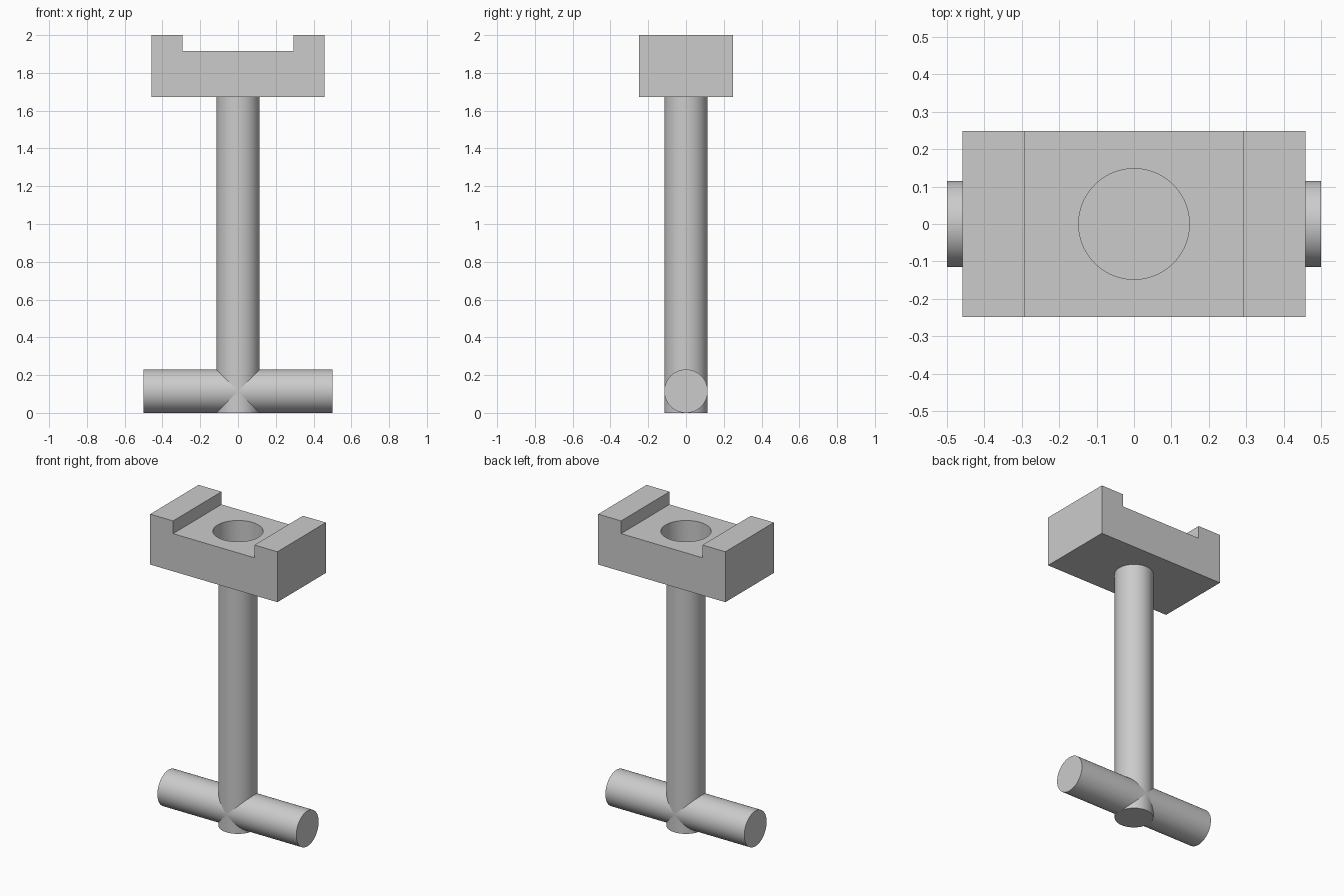
import bpy, bmesh, math

cube = bpy.data.objects.get("Cube")
if cube:
    bpy.data.objects.remove(cube, do_unlink=True)

# Single plain grey
grey = bpy.data.materials.new("plain grey")
grey.use_nodes = True
colour = (0.6, 0.6, 0.6, 1)
grey.diffuse_color = colour
grey.node_tree.nodes["Principled BSDF"].inputs["Base Color"].default_value = colour


def cylinder(name, radius, length, centre, rotation=(0, 0, 0)):
    bpy.ops.mesh.primitive_cylinder_add(vertices=96, radius=radius, depth=length,
                                        location=centre, rotation=rotation)
    ob = bpy.context.object
    ob.name = name
    ob.data.materials.append(grey)
    bpy.ops.object.shade_smooth_by_angle(angle=math.radians(30))
    return ob


# Upright post and the cross bar through its foot
R = 0.115
cylinder("post", R, 1.7, (0, 0, 0.85))
cylinder("cross_bar", R, 1.0, (0, 0, R), (0, math.pi / 2, 0))

# Slotted head: half profile mirrored in x, extruded along y
half = [(0.458, 1.672), (0.458, 2.0), (0.293, 2.0), (0.293, 1.917)]
profile = half + [(-x, z) for x, z in reversed(half)]
depth = 0.249
bm = bmesh.new()
face = bm.faces.new([bm.verts.new((x, -depth, z)) for x, z in profile])
swept = bmesh.ops.extrude_face_region(bm, geom=[face])["geom"]
bmesh.ops.translate(bm, vec=(0, 2 * depth, 0),
                    verts=[g for g in swept if isinstance(g, bmesh.types.BMVert)])
bmesh.ops.recalc_face_normals(bm, faces=bm.faces)
mesh = bpy.data.meshes.new("head")
bm.to_mesh(mesh)
bm.free()
mesh.materials.append(grey)
head = bpy.data.objects.new("head", mesh)
bpy.context.collection.objects.link(head)

# Blind round socket in the head
cutter = cylinder("socket_cutter", 0.148, 0.4, (0, 0, 1.95))
cut = head.modifiers.new("socket", 'BOOLEAN')
cut.operation = 'DIFFERENCE'
cut.solver = 'EXACT'
cut.object = cutter
bpy.ops.object.select_all(action='DESELECT')
head.select_set(True)
bpy.context.view_layer.objects.active = head
bpy.ops.object.modifier_apply(modifier="socket")
bpy.data.objects.remove(cutter, do_unlink=True)
bpy.ops.object.shade_smooth_by_angle(angle=math.radians(30))
